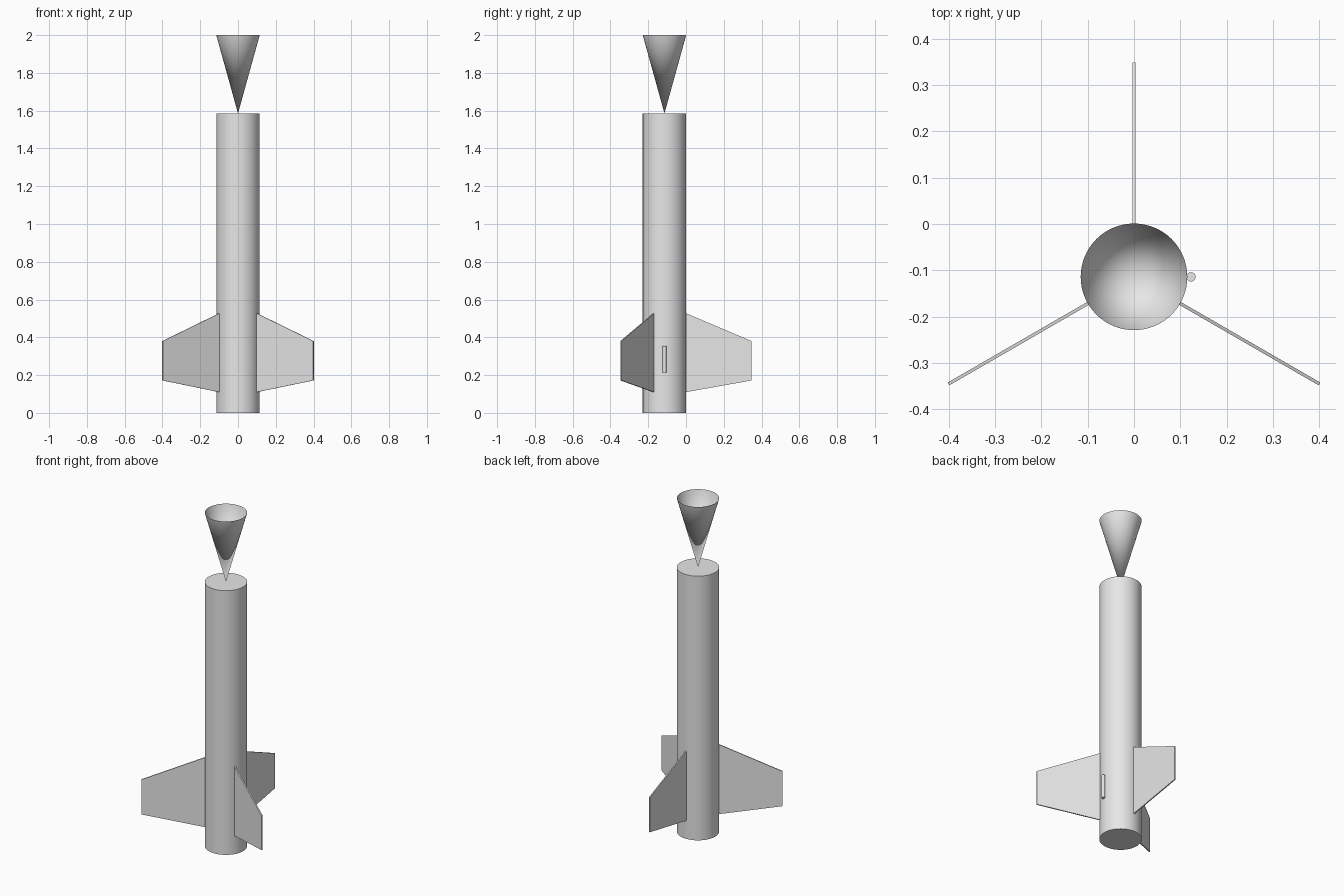
import bpy
import bmesh
import math
from mathutils import Matrix, Vector

cube = bpy.data.objects.get("Cube")
if cube:
    bpy.data.objects.remove(cube, do_unlink=True)

# One plain grey for every part
grey = bpy.data.materials.new("light grey")
grey.use_nodes = True
colour = (0.8, 0.8, 0.8, 1.0)
grey.diffuse_color = colour
grey.node_tree.nodes["Principled BSDF"].inputs["Base Color"].default_value = colour

AXIS_Y = -0.114
RADIUS = 0.115
BODY_TOP = 1.585


def add_part(name, bm, smooth=False):
    bmesh.ops.recalc_face_normals(bm, faces=bm.faces)
    mesh = bpy.data.meshes.new(name)
    bm.to_mesh(mesh)
    bm.free()
    mesh.materials.append(grey)
    obj = bpy.data.objects.new(name, mesh)
    bpy.context.collection.objects.link(obj)
    if smooth:
        bpy.ops.object.select_all(action="DESELECT")
        obj.select_set(True)
        bpy.context.view_layer.objects.active = obj
        bpy.ops.object.shade_smooth_by_angle(angle=math.radians(30))
    return obj


def round_part(name, x, r_low, r_high, z_low, z_high, sides, capped=True):
    bm = bmesh.new()
    centre = Matrix.Translation((x, AXIS_Y, (z_low + z_high) / 2))
    bmesh.ops.create_cone(bm, cap_ends=capped, segments=sides, radius1=r_low,
                          radius2=r_high, depth=z_high - z_low, matrix=centre)
    bmesh.ops.remove_doubles(bm, verts=bm.verts, dist=0.00001)
    return add_part(name, bm, smooth=True)


# Body tube, open upside-down nose cone, and launch lug on the side
round_part("body_tube", 0, RADIUS, RADIUS, 0, BODY_TOP, 64)
round_part("nose_cone", 0, 0, RADIUS, BODY_TOP, 2.0, 64, capped=False)
round_part("launch_lug", RADIUS + 0.008, 0.01, 0.01, 0.214, 0.355, 24)

# Three swept fins, spaced evenly around the body
FIN_PROFILE = [(RADIUS, 0.11), (0.462, 0.172), (0.462, 0.38), (RADIUS, 0.527)]
THICKNESS = 0.007
for name, angle in (("back_fin", 90), ("right_fin", 210), ("left_fin", 330)):
    bm = bmesh.new()
    face = bm.faces.new([bm.verts.new((r, -THICKNESS / 2, z)) for r, z in FIN_PROFILE])
    side = bmesh.ops.extrude_face_region(bm, geom=[face])
    moved = [v for v in side["geom"] if isinstance(v, bmesh.types.BMVert)]
    bmesh.ops.translate(bm, verts=moved, vec=Vector((0, THICKNESS, 0)))
    place = Matrix.Translation((0, AXIS_Y, 0)) @ Matrix.Rotation(math.radians(angle), 4, "Z")
    bm.transform(place)
    add_part(name, bm)
